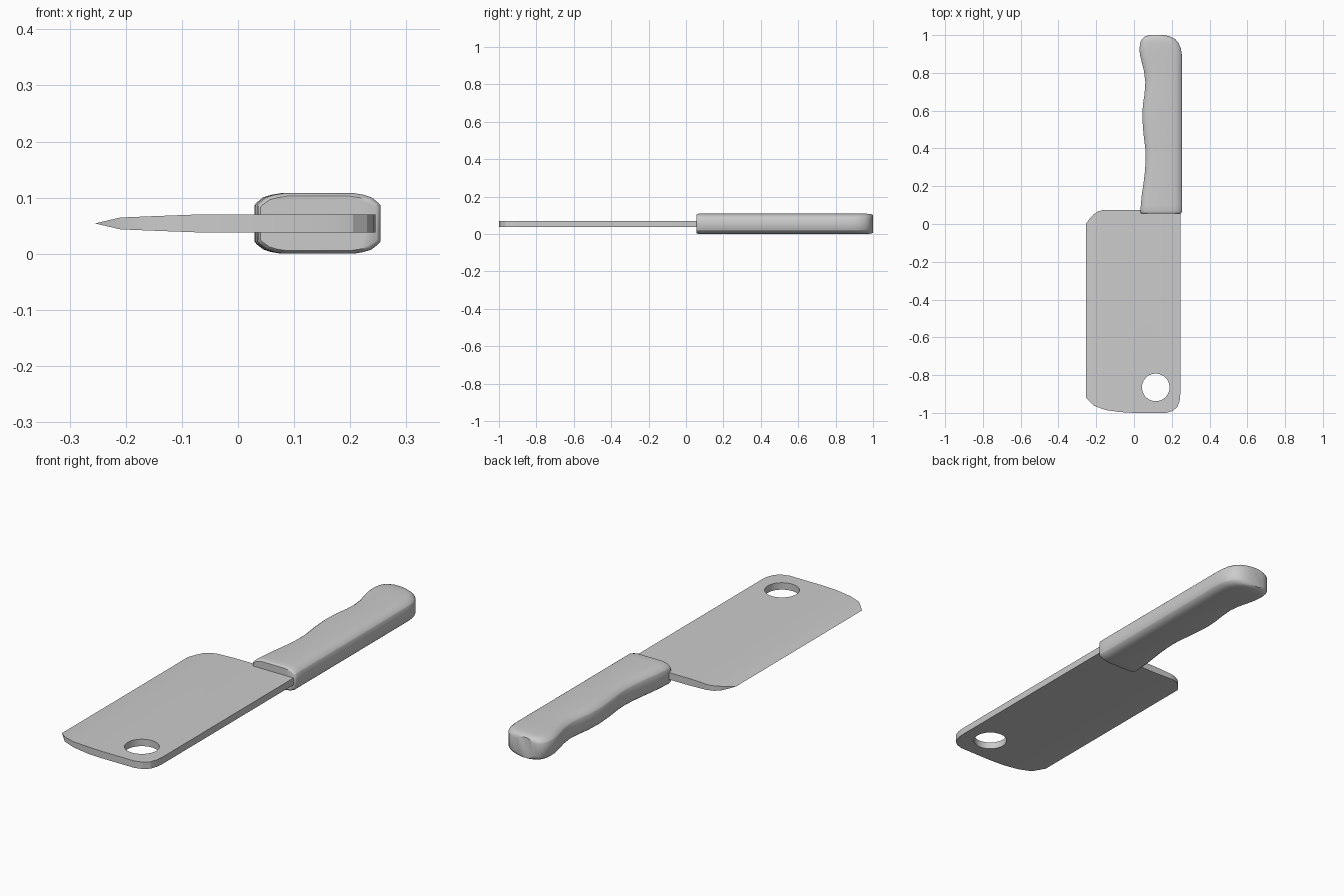
import bpy
import bmesh
import math
from mathutils import Vector

if "Cube" in bpy.data.objects:
    bpy.data.objects.remove(bpy.data.objects["Cube"])

MID_Z = 0.054

grey = bpy.data.materials.new("plain grey")
grey.use_nodes = True
colour = (0.6, 0.6, 0.6, 1.0)
grey.diffuse_color = colour
grey.node_tree.nodes["Principled BSDF"].inputs["Base Color"].default_value = colour


def make_object(name, bm):
    bmesh.ops.recalc_face_normals(bm, faces=bm.faces)
    mesh = bpy.data.meshes.new(name)
    bm.to_mesh(mesh)
    bm.free()
    mesh.materials.append(grey)
    obj = bpy.data.objects.new(name, mesh)
    bpy.context.collection.objects.link(obj)
    return obj


def activate(obj):
    bpy.ops.object.select_all(action="DESELECT")
    obj.select_set(True)
    bpy.context.view_layer.objects.active = obj


def interpolate(stops, x):
    for (x0, v0), (x1, v1) in zip(stops, stops[1:]):
        if x <= x1:
            return v0 + (v1 - v0) * max(0, x - x0) / (x1 - x0)
    return stops[-1][1]


# Blade: extruded outline, tapered towards the cutting edge
outline = [(-0.255, 0.0), (-0.255, -0.92), (-0.21, -0.963), (-0.15, -0.985),
           (-0.07, -0.996), (0.0, -1.0), (0.17, -1.0), (0.205, -0.99),
           (0.23, -0.968), (0.242, -0.935), (0.245, -0.9), (0.245, 0.075),
           (-0.16, 0.075), (-0.19, 0.067), (-0.215, 0.05), (-0.235, 0.028)]
half_thickness = [(-0.255, 0.0), (-0.21, 0.0105), (-0.15, 0.013), (-0.07, 0.016)]

bm = bmesh.new()
bottom = bm.faces.new([bm.verts.new((x, y, -1)) for x, y in outline])
top = bmesh.ops.extrude_face_region(bm, geom=[bottom])["geom"]
bmesh.ops.translate(bm, vec=(0, 0, 2),
                    verts=[g for g in top if isinstance(g, bmesh.types.BMVert)])
for x, _ in half_thickness[1:]:
    bmesh.ops.bisect_plane(bm, geom=bm.verts[:] + bm.edges[:] + bm.faces[:],
                           plane_co=(x, 0, 0), plane_no=(1, 0, 0))
for v in bm.verts:
    v.co.z = MID_Z + v.co.z * interpolate(half_thickness, v.co.x)
bmesh.ops.remove_doubles(bm, verts=bm.verts, dist=0.0005)
blade = make_object("blade", bm)

# Hanging hole through the blade
bm = bmesh.new()
bmesh.ops.create_cone(bm, cap_ends=True, segments=40, radius1=0.073, radius2=0.073, depth=0.3)
bmesh.ops.translate(bm, vec=(0.115, -0.865, MID_Z), verts=bm.verts)
cutter = make_object("hole_cutter", bm)
cutter.hide_render = True
cut = blade.modifiers.new("hanging hole", "BOOLEAN")
cut.operation = "DIFFERENCE"
cut.solver = "EXACT"
cut.object = cutter
activate(blade)
bpy.ops.object.modifier_apply(modifier=cut.name)
bpy.data.objects.remove(cutter)
bpy.ops.object.shade_smooth_by_angle(angle=math.radians(25))

# Handle: rounded cross-sections lofted along its length (y, left edge, right edge, height)
sections = [(0.055, 0.04, 0.247, 0.9), (0.059, 0.036, 0.252, 0.96), (0.068, 0.034, 0.254, 1),
            (0.1, 0.036, 0.254, 1), (0.16, 0.042, 0.254, 1), (0.22, 0.051, 0.254, 1),
            (0.28, 0.058, 0.254, 1), (0.34, 0.062, 0.254, 1), (0.4, 0.06, 0.254, 1),
            (0.48, 0.05, 0.254, 1), (0.56, 0.044, 0.254, 1), (0.63, 0.047, 0.254, 1),
            (0.69, 0.056, 0.254, 1), (0.75, 0.06, 0.254, 1), (0.81, 0.053, 0.254, 1),
            (0.86, 0.04, 0.254, 1), (0.9, 0.031, 0.253, 1), (0.93, 0.029, 0.248, 1),
            (0.96, 0.033, 0.235, 1), (0.98, 0.043, 0.217, 0.99), (0.992, 0.057, 0.193, 0.95),
            (1.0, 0.08, 0.16, 0.87)]
corner = [(0.0, 0.032), (0.004, 0.037), (0.016, 0.0465), (0.03, 0.051), (0.048, 0.054)]

bm = bmesh.new()
rings = []
for y, left, right, height in sections:
    size = min(1, (right - left) / 0.12)
    upper = [(left + dx * size, dz) for dx, dz in corner]
    upper += [(right - dx * size, dz) for dx, dz in reversed(corner)]
    loop = upper + [(x, -dz) for x, dz in reversed(upper)]
    rings.append([bm.verts.new((x, y, MID_Z + dz * height)) for x, dz in loop])
for a, b in zip(rings, rings[1:]):
    for i in range(len(a)):
        j = (i + 1) % len(a)
        bm.faces.new((a[i], a[j], b[j], b[i]))
bm.faces.new(rings[0])
bm.faces.new(rings[-1])
handle = make_object("handle", bm)
activate(handle)
bpy.ops.object.shade_smooth_by_angle(angle=math.radians(40))
